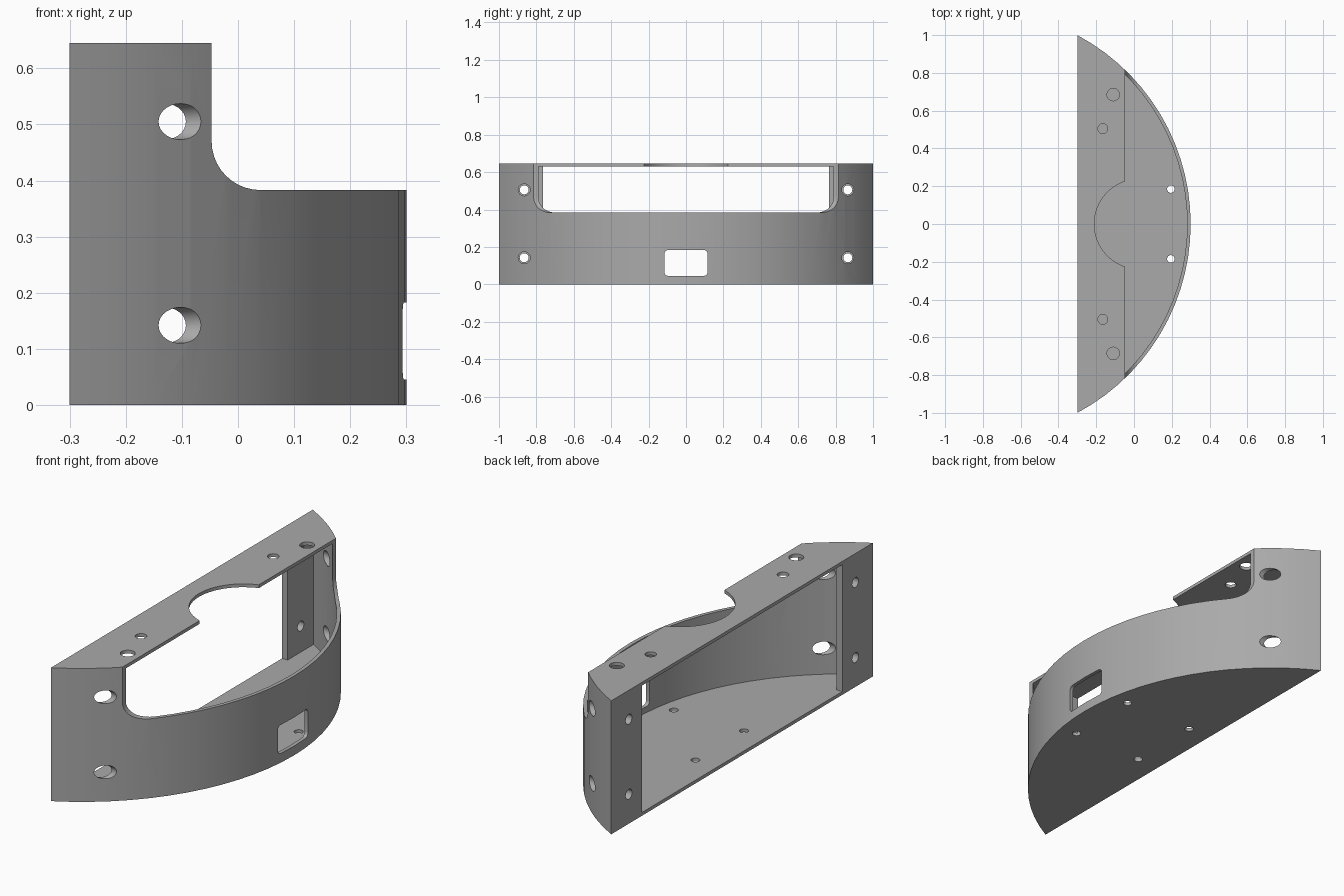
import bpy, bmesh, math
from mathutils import Vector

cube = bpy.data.objects.get("Cube")
if cube:
    bpy.data.objects.remove(cube, do_unlink=True)

HEIGHT, WALL, PLATE, FLANGE = 0.645, 0.018, 0.016, 0.03
BACK, RADIUS = -0.3, 1.133
CENTRE = 0.3 - RADIUS

grey = bpy.data.materials.new("plain_grey")
grey.use_nodes = True
grey.diffuse_color = (0.4, 0.4, 0.4, 1)
grey.node_tree.nodes["Principled BSDF"].inputs["Base Color"].default_value = (0.4, 0.4, 0.4, 1)


def arc(cx, cy, r, a0, a1, n):
    """Points along an arc, angles in radians."""
    return [(cx + r * math.cos(a0 + (a1 - a0) * i / n),
             cy + r * math.sin(a0 + (a1 - a0) * i / n)) for i in range(n + 1)]


def circle(cx, cy, r, n=28):
    return arc(cx, cy, r, 0, math.tau, n)[:-1]


def bow(r, back):
    """Curved front from the -y end to the +y end, ending on the line x = back."""
    a = math.acos((back - CENTRE) / r)
    return arc(CENTRE, 0, r, -a, a, 28)


def prism(name, points, axis, lo, hi):
    """Extrude a 2D outline along an axis."""
    place = {"x": lambda u, v, w: (w, u, v),
             "y": lambda u, v, w: (u, w, v),
             "z": lambda u, v, w: (u, v, w)}[axis]
    bm = bmesh.new()
    face = bm.faces.new([bm.verts.new(place(u, v, lo)) for u, v in points])
    top = bmesh.ops.extrude_face_region(bm, geom=[face])["geom"]
    bmesh.ops.translate(bm, vec=Vector(place(0, 0, hi - lo)),
                        verts=[g for g in top if isinstance(g, bmesh.types.BMVert)])
    bmesh.ops.recalc_face_normals(bm, faces=bm.faces)
    mesh = bpy.data.meshes.new(name)
    bm.to_mesh(mesh)
    bm.free()
    mesh.materials.append(grey)
    ob = bpy.data.objects.new(name, mesh)
    bpy.context.collection.objects.link(ob)
    return ob


# Solid bow-shaped body
body = prism("curved_housing", bow(RADIUS, BACK), "z", 0, HEIGHT)

# Hollow inside, open at the back between two end flanges
flange_edge = 0.765
cavity = bow(RADIUS - WALL, BACK + FLANGE) + [
    (BACK + FLANGE, flange_edge), (BACK - 0.1, flange_edge),
    (BACK - 0.1, -flange_edge), (BACK + FLANGE, -flange_edge)]
cutters = [prism("cavity_cutter", cavity, "z", PLATE, HEIGHT - PLATE)]

# Large front opening with filleted lower corners
opening = [(-0.047, 1)] + arc(0.04, 0.47, 0.087, math.pi, 1.5 * math.pi, 10) + [(0.5, 0.383), (0.5, 1)]
cutters.append(prism("opening_cutter", opening, "y", -1.2, 1.2))

# Round notch in the top plate
cutters.append(prism("notch_cutter", circle(0.028, 0, 0.238, 64), "z", 0.6, 0.7))

# Rounded port in the front wall
port = []
for i, (sy, sz) in enumerate([(1, 1), (-1, 1), (-1, -1), (1, -1)]):
    port += arc(sy * 0.095, 0.114 + sz * 0.049, 0.02, i * math.pi / 2, (i + 1) * math.pi / 2, 5)
cutters.append(prism("port_cutter", port, "x", 0.2, 0.4))

# Screw holes, mirrored on both sides
for s in (-1, 1):
    for z in (0.142, 0.505):
        cutters.append(prism("wall_hole_cutter", circle(s * 0.865, z, 0.032), "x", -0.24, 0.1))
        cutters.append(prism("flange_hole_cutter", circle(s * 0.865, z, 0.024), "x", -0.4, -0.25))
    for x, y, r in ((-0.11, 0.685, 0.033), (-0.165, 0.505, 0.026)):
        cutters.append(prism("top_hole_cutter", circle(x, s * y, r), "z", 0.6, 0.7))
    for x in (0.195, -0.18):
        cutters.append(prism("floor_hole_cutter", circle(x, s * 0.185, 0.02), "z", -0.1, 0.1))

# Apply every cut, then drop the cutters
bpy.context.view_layer.objects.active = body
for cutter in cutters:
    cutter.hide_render = True
    mod = body.modifiers.new("cut", "BOOLEAN")
    mod.operation = "DIFFERENCE"
    mod.solver = "EXACT"
    mod.object = cutter
    bpy.ops.object.modifier_apply(modifier=mod.name)
for cutter in cutters:
    bpy.data.objects.remove(cutter, do_unlink=True)

bpy.ops.object.select_all(action="DESELECT")
body.select_set(True)
bpy.ops.object.shade_smooth_by_angle(angle=math.radians(25))
